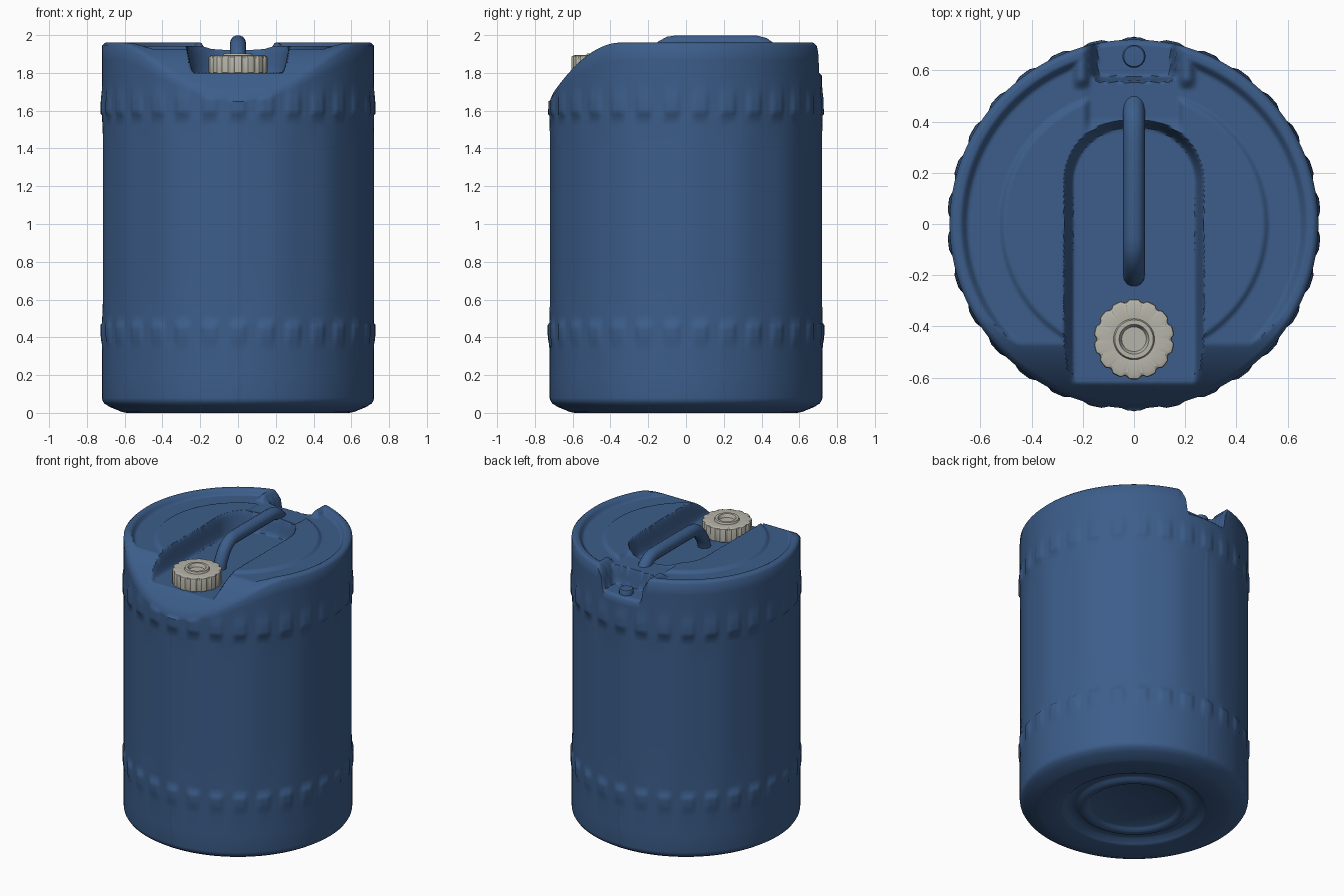
import bpy, math

if "Cube" in bpy.data.objects:
    bpy.data.objects.remove(bpy.data.objects["Cube"])

TAU = 2 * math.pi
R = 0.72          # drum radius
SEG = 360         # 12 columns for each of the 30 grip ribs


def material(name, rgb):
    m = bpy.data.materials.new(name)
    m.diffuse_color = (*rgb, 1)
    m.use_nodes = True
    m.node_tree.nodes["Principled BSDF"].inputs["Base Color"].default_value = m.diffuse_color
    return m


blue = material("drum blue", (0.045, 0.110, 0.255))
grey = material("cap grey", (0.47, 0.46, 0.40))


def ss(a, b, v):
    """Smooth step from 0 at a to 1 at b."""
    t = min(1, max(0, (v - a) / (b - a)))
    return t * t * (3 - 2 * t)


def mix(a, b, t):
    return a + (b - a) * t


def smooth(ob, angle):
    bpy.ops.object.select_all(action='DESELECT')
    ob.select_set(True)
    bpy.context.view_layer.objects.active = ob
    bpy.ops.object.shade_smooth_by_angle(angle=math.radians(angle))


def skin(name, rings, mat, angle=40):
    """Join closed rings of points (bottom centre outwards, up, to top centre)."""
    n = len(rings[0])
    verts = [p for ring in rings for p in ring]
    faces = [(i * n + j, i * n + (j + 1) % n, (i + 1) * n + (j + 1) % n, (i + 1) * n + j)
             for i in range(len(rings) - 1) for j in range(n)]
    faces.append(tuple(reversed(range(n))))
    faces.append(tuple(range((len(rings) - 1) * n, len(rings) * n)))
    me = bpy.data.meshes.new(name)
    me.from_pydata(verts, [], faces)
    me.materials.append(mat)
    ob = bpy.data.objects.new(name, me)
    bpy.context.collection.objects.link(ob)
    smooth(ob, angle)
    return ob


def circle(r, z, n):
    return [(r * math.cos(TAU * j / n), r * math.sin(TAU * j / n), z) for j in range(n)]


def box_dist(x, y, half, back, rad):
    """Signed distance to a slot with rounded end corners at y = back."""
    qx, qy = abs(x) - half + rad, y - back + rad
    return math.hypot(max(qx, 0), max(qy, 0)) + min(max(qx, qy), 0) - rad


# Moulded lid as a height map: rim, gutter, raised ring, scoop, slot and notch
def lid(x, y):
    r, ax = math.hypot(x, y), abs(x)
    z = mix(1.943, 1.926, ss(0.505, 0.53, r))
    rim = max(ss(0.645, 0.68, r), ss(0.25, 0.21, ax) * ss(0.52, 0.57, y))
    z = mix(z, 1.96, rim)
    z = mix(z, 1.92, ss(0.20, 0.165, ax) * ss(0.32, 0.42, y))          # channel
    z = min(z, 1.96 - 0.29 * (max(0, -0.35 - y) / 0.37) ** 1.9)        # front scoop
    slot = box_dist(x, y, 0.28, 0.415, 0.25)
    z = min(z, mix(1.80, 1.97, ss(-0.045, 0.004, slot)))
    notch = box_dist(x, -y, 0.172, -0.548, 0.05)
    z = min(z, mix(1.80, 1.97, ss(-0.03, 0.004, notch)))
    return z - 0.016 * ss(0.698, 0.72, r) ** 2


# Wall radius: grip ribs in two bands, shallow flutes between, mould seam
def wall(j, z):
    k = min(j % 12, 12 - j % 12)
    k = min((j + 6) % 12, 12 - (j + 6) % 12)     # ribs sit either side of x axis
    rib = ss(3.6, 2.4, k)
    band = ss(1.575, 1.583, z) * ss(1.74, 1.64, z) + ss(0.475, 0.467, z) * ss(0.34, 0.41, z)
    flute = ss(0.47, 0.6, z) * ss(1.575, 1.45, z) * 0.5 * (1 - math.cos(TAU * j / 24))
    seam = 0.003 if j in (90, 270) and 0.05 < z < 1.6 else 0
    return R + 0.009 * rib * band - 0.005 * flute + seam


def ring(radius, height):
    out = []
    for j in range(SEG):
        a = TAU * j / SEG
        z = height(j, a)
        r = radius(j, z)
        out.append((r * math.cos(a), r * math.sin(a), z))
    return out


# Drum body
base = [(0.04, 0.035), (0.27, 0.035), (0.285, 0.026), (0.30, 0.012), (0.34, 0.012),
        (0.355, 0.026), (0.37, 0.032), (0.42, 0.032), (0.445, 0.006), (0.46, 0.0),
        (0.59, 0.0), (0.615, 0.005), (0.68, 0.032), (0.708, 0.05), (0.718, 0.066)]
rings = [circle(r, z, SEG) for r, z in base]
levels = [0.08, 0.2, 0.33, 0.36, 0.385, 0.41, 0.44, 0.466, 0.476, 0.52, 0.6, 0.8, 1.0,
          1.2, 1.4, 1.46, 1.52, 1.574, 1.584, 1.61, 1.635]
for z in levels:
    rings.append(ring(wall, lambda j, a, z=z: z))
for f in (0.1, 0.2, 0.32, 0.5, 0.75):
    rings.append(ring(wall, lambda j, a, f=f:
                      mix(1.635, lid(R * math.cos(a), R * math.sin(a)), f)))
for i in range(90, 0, -1):
    r = R * i / 90
    rings.append(ring(lambda j, z, r=r: r,
                      lambda j, a, r=r: lid(r * math.cos(a), r * math.sin(a))))
skin("drum_body", rings, blue, 50)

# Carry handle bridging the slot
path = [(0.47, 1.89), (0.44, 1.925), (0.41, 1.947), (0.37, 1.957), (0.3, 1.958),
        (-0.05, 1.958), (-0.09, 1.952), (-0.125, 1.932), (-0.155, 1.90),
        (-0.185, 1.85), (-0.2, 1.81), (-0.205, 1.78)]
cu = bpy.data.curves.new("handle_path", 'CURVE')
cu.dimensions = '3D'
cu.bevel_depth = 0.042
cu.bevel_resolution = 5
cu.use_fill_caps = True
sp = cu.splines.new('POLY')
sp.points.add(len(path) - 1)
for p, (y, z) in zip(sp.points, path):
    p.co = (0, y, z, 1)
handle = bpy.data.objects.new("carry_handle", cu)
bpy.context.collection.objects.link(handle)
bpy.ops.object.select_all(action='DESELECT')
handle.select_set(True)
bpy.context.view_layer.objects.active = handle
bpy.ops.object.convert(target='MESH')
handle = bpy.context.object
handle.data.materials.clear()
handle.data.materials.append(blue)
smooth(handle, 50)

# Screw cap with scalloped grip and dished hub
N = 168
cap_profile = [(0.02, 1.79, 0), (0.146, 1.79, 0), (0.148, 1.803, 1), (0.148, 1.88, 1),
               (0.145, 1.889, 1), (0.136, 1.895, 0), (0.08, 1.89, 0), (0.075, 1.902, 0),
               (0.058, 1.902, 0), (0.048, 1.88, 0), (0.005, 1.88, 0)]
cap_rings = []
for r, z, grip in cap_profile:
    pts = []
    for j in range(N):
        k = min(j % 12, 12 - j % 12)
        rr = r + grip * 0.009 * ss(1.0, 3.0, k)
        a = TAU * j / N
        pts.append((rr * math.cos(a), -0.45 + rr * math.sin(a), z))
    cap_rings.append(pts)
skin("screw_cap", cap_rings, grey, 35)

# Vent plug in the rear notch
plug = skin("vent_plug", [circle(r, z, 32) for r, z in
                          [(0.045, 1.79), (0.045, 1.826), (0.04, 1.833), (0.01, 1.834)]], blue, 50)
plug.location = (0, 0.655, 0)
